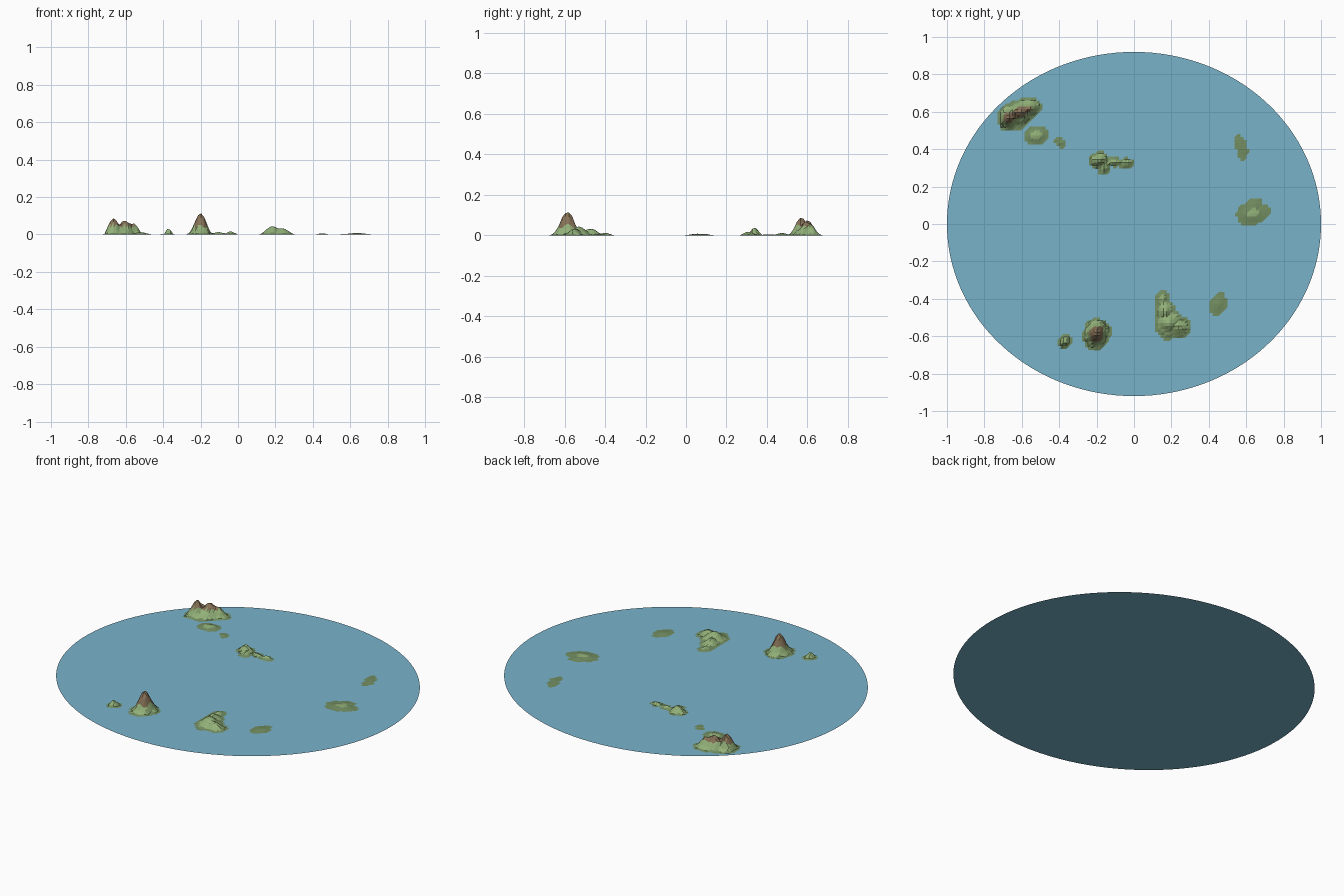
import bpy, bmesh, math
from mathutils import Vector, noise

if "Cube" in bpy.data.objects:
    bpy.data.objects.remove(bpy.data.objects["Cube"])


def material(name, rgb):
    m = bpy.data.materials.new(name)
    m.use_nodes = True
    m.diffuse_color = (*rgb, 1)
    m.node_tree.nodes["Principled BSDF"].inputs["Base Color"].default_value = (*rgb, 1)
    return m


SEA = material("sea blue", (0.19, 0.45, 0.59))
SHORE = material("shore olive", (0.17, 0.27, 0.12))
GRASS = material("grass green", (0.29, 0.44, 0.19))
ROCK = material("rock brown", (0.24, 0.165, 0.095))

STEP = 0.016       # terrain cell size
SHORE_TOP = 0.006
GRASS_TOP = 0.046


def height(x, y, hills):
    """Highest bell-shaped hill at a point, with slight roughness."""
    best = 0
    for cx, cy, rx, ry, h, turn in hills:
        a = math.radians(turn)
        dx, dy = x - cx, y - cy
        u = (dx * math.cos(a) + dy * math.sin(a)) / rx
        v = (dy * math.cos(a) - dx * math.sin(a)) / ry
        d = math.hypot(u, v) * (1 + 0.18 * noise.noise(Vector((x, y, h)) * 37))
        if d < 1:
            best = max(best, h * math.cos(d * math.pi / 2) ** 2)
    return best


def island(name, hills):
    """Faceted terrain kept only where it rises out of the sea."""
    x0 = min(c[0] - max(c[2:4]) for c in hills) - 2 * STEP
    x1 = max(c[0] + max(c[2:4]) for c in hills) + 2 * STEP
    y0 = min(c[1] - max(c[2:4]) for c in hills) - 2 * STEP
    y1 = max(c[1] + max(c[2:4]) for c in hills) + 2 * STEP
    nx, ny = int((x1 - x0) / STEP) + 1, int((y1 - y0) / STEP) + 1
    bm = bmesh.new()
    grid = []
    for j in range(ny):
        row = []
        for i in range(nx):
            x, y = x0 + i * STEP, y0 + j * STEP
            row.append(bm.verts.new((x, y, height(x, y, hills))))
        grid.append(row)
    for j in range(ny - 1):
        for i in range(nx - 1):
            a, b = grid[j][i], grid[j][i + 1]
            c, d = grid[j + 1][i + 1], grid[j + 1][i]
            for tri in ((a, b, c), (a, c, d)):
                if max(v.co.z for v in tri) > 0.0004:
                    face = bm.faces.new(tri)
                    z = sum(v.co.z for v in tri) / 3
                    face.material_index = (z > SHORE_TOP) + (z > GRASS_TOP)
    bmesh.ops.delete(bm, geom=[v for v in bm.verts if not v.link_faces], context="VERTS")
    mesh = bpy.data.meshes.new(name)
    bm.to_mesh(mesh)
    bm.free()
    for m in (SHORE, GRASS, ROCK):
        mesh.materials.append(m)
    bpy.context.collection.objects.link(bpy.data.objects.new(name, mesh))


# Oval sea
bpy.ops.mesh.primitive_circle_add(vertices=128, radius=1, fill_type="NGON")
sea = bpy.context.object
sea.name = "sea"
sea.scale.y = 0.92
bpy.ops.object.transform_apply(scale=True)
sea.data.materials.append(SEA)

# Islands: hills as x, y, half-length, half-width, height, turn in degrees
island("mountain_ridge_island", [
    (-0.665, 0.57, 0.06, 0.065, 0.088, 0),
    (-0.605, 0.60, 0.08, 0.065, 0.074, 25),
    (-0.56, 0.615, 0.06, 0.05, 0.060, 20),
    (-0.62, 0.585, 0.10, 0.07, 0.045, 30)])
island("ridge_side_islet", [(-0.52, 0.475, 0.065, 0.05, 0.012, 0)])
island("tiny_rock_islet", [(-0.395, 0.435, 0.035, 0.014, 0.005, -40)])
island("tailed_island", [
    (-0.185, 0.34, 0.055, 0.042, 0.040, 0),
    (-0.16, 0.305, 0.03, 0.04, 0.018, 0),
    (-0.11, 0.333, 0.06, 0.02, 0.014, -10),
    (-0.04, 0.325, 0.045, 0.022, 0.018, 0)])
island("long_sandbar", [(0.575, 0.405, 0.085, 0.028, 0.004, -75)])
island("flat_east_island", [
    (0.635, 0.055, 0.095, 0.065, 0.008, 10),
    (0.64, 0.09, 0.05, 0.05, 0.007, 0)])
island("grassy_island", [
    (0.185, -0.53, 0.072, 0.08, 0.044, 0),
    (0.235, -0.55, 0.075, 0.055, 0.034, -25),
    (0.165, -0.47, 0.05, 0.07, 0.034, 0),
    (0.15, -0.40, 0.03, 0.05, 0.014, 0)])
island("south_sandbar", [(0.45, -0.43, 0.045, 0.062, 0.006, -15)])
island("tall_peak_island", [
    (-0.20, -0.585, 0.068, 0.078, 0.115, 0),
    (-0.205, -0.615, 0.06, 0.06, 0.045, 0)])
island("small_peak_islet", [(-0.372, -0.63, 0.03, 0.038, 0.036, 0)])
